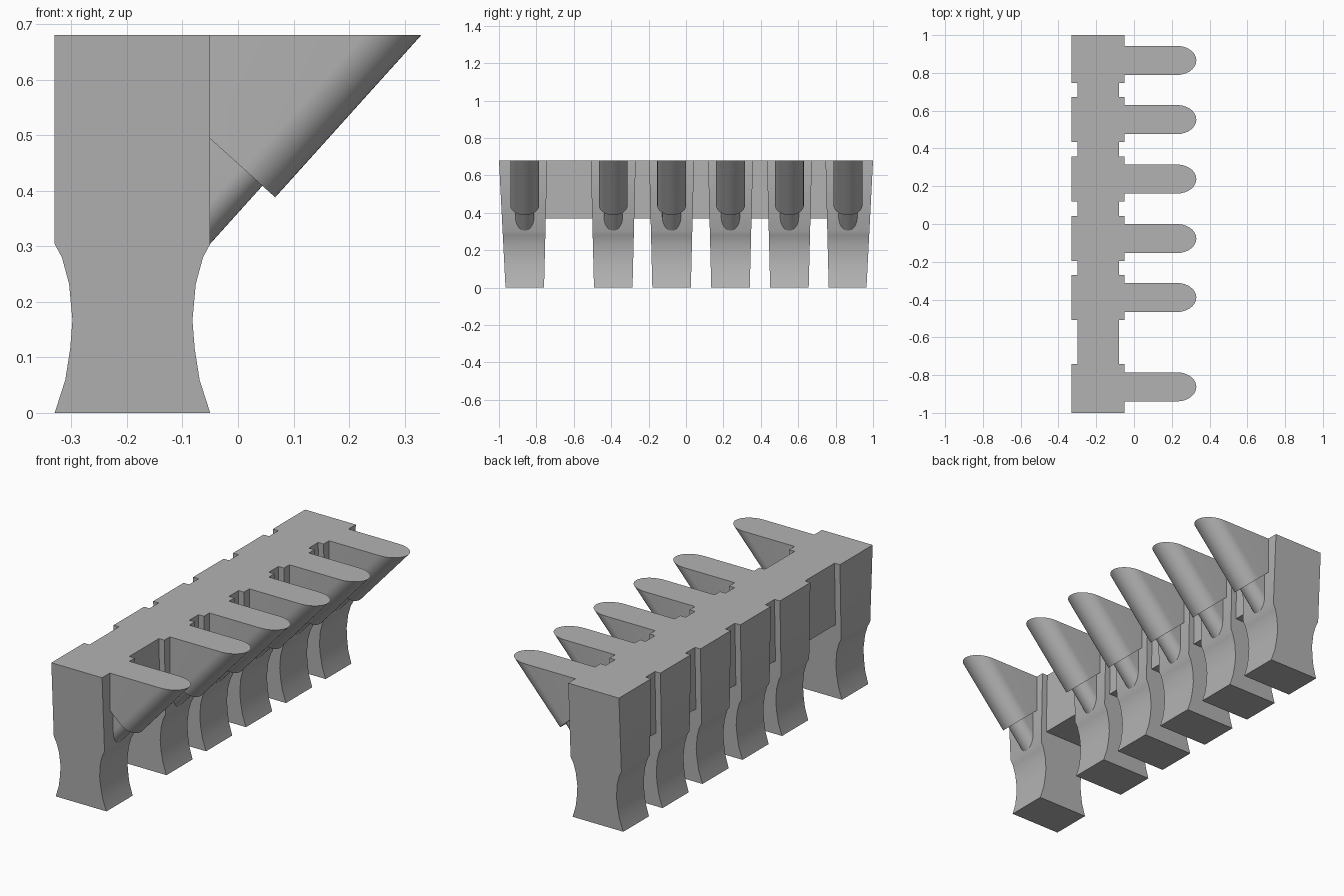
import bpy, bmesh, math
from mathutils import Vector

cube = bpy.data.objects.get("Cube")
if cube:
    bpy.data.objects.remove(cube, do_unlink=True)

mat = bpy.data.materials.new("plain_grey")
mat.use_nodes = True
grey = (0.45, 0.45, 0.45, 1)
mat.diffuse_color = grey
mat.node_tree.nodes["Principled BSDF"].inputs["Base Color"].default_value = grey

TOP, FACE, MID = 0.68, -0.05, -0.19


def finish(bm, name):
    bmesh.ops.recalc_face_normals(bm, faces=bm.faces)
    mesh = bpy.data.meshes.new(name)
    bm.to_mesh(mesh)
    bm.free()
    mesh.materials.append(mat)
    obj = bpy.data.objects.new(name, mesh)
    bpy.context.collection.objects.link(obj)
    bpy.context.view_layer.objects.active = obj
    bpy.ops.object.select_all(action="DESELECT")
    obj.select_set(True)
    bpy.ops.object.shade_smooth_by_angle(angle=math.radians(30))


def loft(name, profile, low, high):
    """Span an x-z profile between two sloping side walls y(z)."""
    bm = bmesh.new()
    a = [bm.verts.new((x, low(z), z)) for x, z in profile]
    b = [bm.verts.new((x, high(z), z)) for x, z in profile]
    bm.faces.new(a)
    bm.faces.new(b[::-1])
    for i in range(len(a)):
        j = (i + 1) % len(a)
        bm.faces.new((a[i], b[i], b[j], a[j]))
    finish(bm, name)


def wall(at_top, at_base):
    return lambda z: at_base + (at_top - at_base) * z / TOP


def cut(bm, point, normal):
    geom = bm.verts[:] + bm.edges[:] + bm.faces[:]
    res = bmesh.ops.bisect_plane(bm, geom=geom, plane_co=point,
                                 plane_no=normal, clear_outer=True)
    edges = [e for e in res["geom_cut"] if isinstance(e, bmesh.types.BMEdge)]
    if edges:
        bmesh.ops.contextual_create(bm, geom=edges)


AXIS = Vector((0.669, 0, 0.743))
UP = Vector((-0.743, 0, 0.669))
TIP = Vector((0.067, 0, 0.388))


def slanted_rib(name, y, radius, offset, start, end, steps=24):
    """Round-nosed slanted bar, trimmed level on top and flush with the post."""
    section = [(radius, 0.6)]
    for i in range(steps + 1):
        t = math.pi * i / steps
        section.append((radius * math.cos(t), radius * (1 - math.sin(t))))
    section.append((-radius, 0.6))
    bm = bmesh.new()
    rings = []
    for along in (start, end):
        base = TIP + UP * offset + AXIS * along + Vector((0, y, 0))
        rings.append([bm.verts.new(base + Vector((0, s, 0)) + UP * h) for s, h in section])
    a, b = rings
    bm.faces.new(a)
    bm.faces.new(b[::-1])
    for i in range(len(a)):
        j = (i + 1) % len(a)
        bm.faces.new((a[i], b[i], b[j], a[j]))
    cut(bm, (0, 0, TOP), (0, 0, 1))
    cut(bm, (FACE, 0, 0), (-1, 0, 0))
    finish(bm, name)


# Waisted post profile, mirrored about its middle
half = [(0.14, 0), (0.121, 0.059), (0.112, 0.116), (0.108, 0.167),
        (0.114, 0.232), (0.127, 0.28), (0.14, 0.304), (0.14, TOP)]
post = [(MID + x, z) for x, z in half] + [(MID - x, z) for x, z in half[::-1]]
bridge = [(MID + x, z) for x, z in ((0.11, 0.37), (0.11, TOP), (-0.11, TOP), (-0.11, 0.37))]

centres = [-0.862, -0.389, -0.077, 0.238, 0.553, 0.866]
walls = []
for i, y in enumerate(centres):
    low = wall(y - 0.12, y - 0.103)
    high = wall(y + 0.12, y + 0.103)
    if i == 0:
        low = wall(-1, -0.965)
    if i == len(centres) - 1:
        high = wall(1, 0.965)
    walls.append((low, high))
    loft(f"post_{i + 1}", post, low, high)
    slanted_rib(f"hook_{i + 1}", y, 0.077, 0, 0, 0.9)
    slanted_rib(f"hook_root_{i + 1}", y, 0.05, 0.031, -0.4, 0.01)

# Recessed bridges joining neighbouring posts
for i in range(len(centres) - 1):
    loft(f"bridge_{i + 1}", bridge, walls[i][1], walls[i + 1][0])
